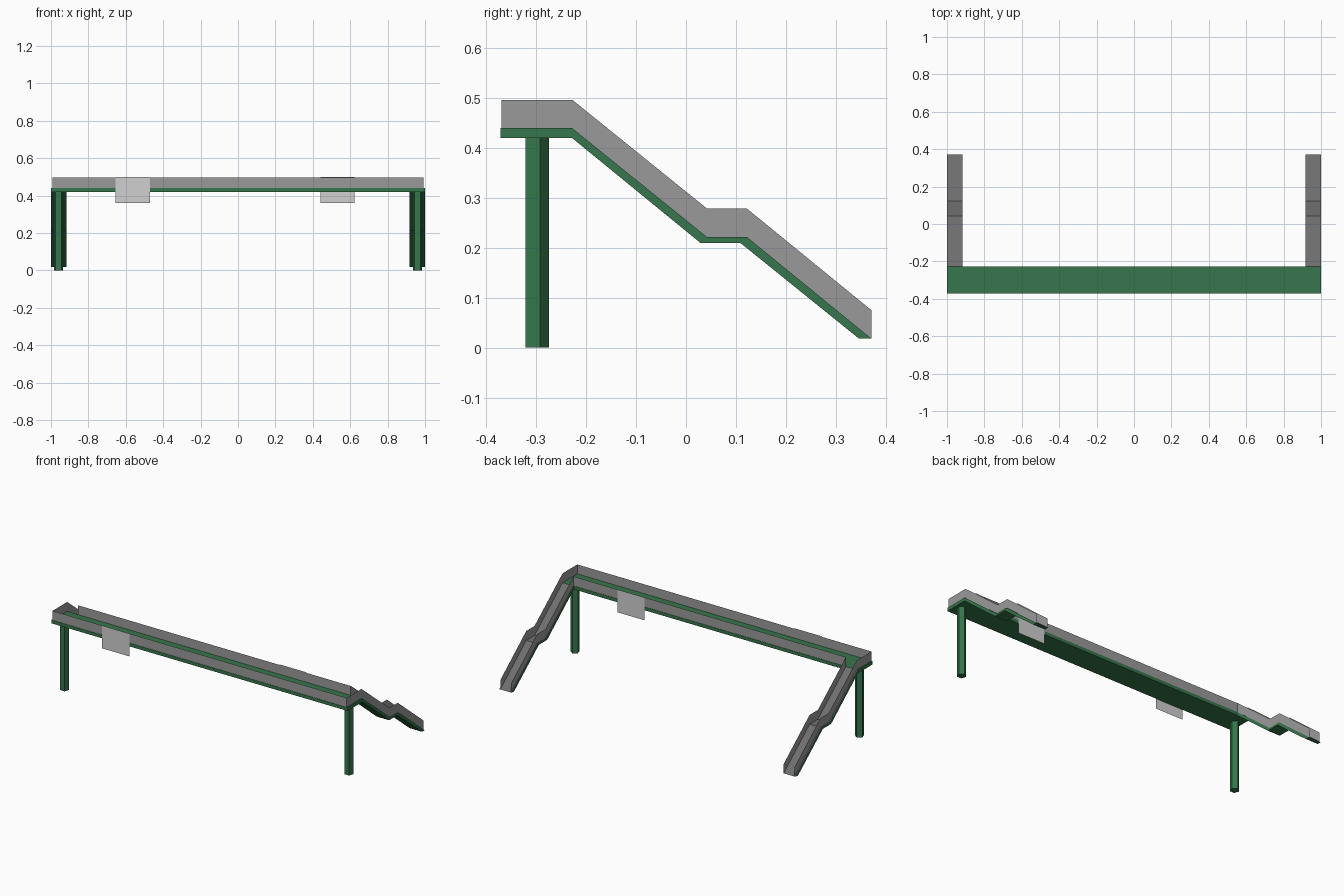
import bpy, bmesh, math

if "Cube" in bpy.data.objects:
    bpy.data.objects.remove(bpy.data.objects["Cube"])


def material(name, rgb):
    m = bpy.data.materials.new(name)
    lin = [(c / 255 / 12.92) if c < 11 else ((c / 255 + 0.055) / 1.055) ** 2.4 for c in rgb]
    m.diffuse_color = (*lin, 1)
    m.use_nodes = True
    m.node_tree.nodes["Principled BSDF"].inputs["Base Color"].default_value = m.diffuse_color
    return m


GREEN = material("painted green steel", (54, 118, 76))
RAIL = material("railing grey", (154, 154, 154))
TREAD = material("stair dark grey", (110, 110, 110))
SIGN = material("sign light grey", (208, 208, 208))


def finish(bm, name, *mats):
    mesh = bpy.data.meshes.new(name)
    bm.to_mesh(mesh)
    bm.free()
    for m in mats:
        mesh.materials.append(m)
    ob = bpy.data.objects.new(name, mesh)
    bpy.context.collection.objects.link(ob)
    return ob


def ribbon(name, lower, upper, mat):
    """Thin upright sheet between two matching 3D lines."""
    bm = bmesh.new()
    lo = [bm.verts.new(p) for p in lower]
    up = [bm.verts.new(p) for p in upper]
    for i in range(len(lo) - 1):
        bm.faces.new((lo[i], lo[i + 1], up[i + 1], up[i]))
    return finish(bm, name, mat)


def sheet(name, x0, x1, y, z0, z1, mat):
    return ribbon(name, [(x0, y, z0), (x1, y, z0)], [(x0, y, z1), (x1, y, z1)], mat)


def box(name, x0, x1, y0, y1, z0, z1, mat):
    bm = bmesh.new()
    bmesh.ops.create_cube(bm, size=1)
    for v in bm.verts:
        v.co = (x1 if v.co.x > 0 else x0, y1 if v.co.y > 0 else y0, z1 if v.co.z > 0 else z0)
    return finish(bm, name, mat)


# Stair profile (y, z): top surface and underside, sharing the foot level
FRONT, BACK, FOOT = -0.372, -0.228, 0.018
TOP = [(BACK, 0.44), (0.042, 0.222), (0.122, 0.222), (0.372, FOOT)]
UNDER = [(BACK, 0.42), (0.029, 0.21), (0.109, 0.21), (0.347, FOOT)]
RAIL_H = 0.057


def stair(name, x0, x1):
    bm = bmesh.new()
    rows = [[(bm.verts.new((x, *t)), bm.verts.new((x, *u))) for t, u in zip(TOP, UNDER)]
            for x in (x0, x1)]
    a, b = rows
    for i in range(len(TOP) - 1):
        for r in rows:                                    # side cheeks
            bm.faces.new((r[i][0], r[i + 1][0], r[i + 1][1], r[i][1]))
        for k in (0, 1):                                  # walking surface, underside
            bm.faces.new((a[i][k], b[i][k], b[i + 1][k], a[i + 1][k]))
    for i in (0, -1):                                     # end caps
        bm.faces.new((a[i][0], a[i][1], b[i][1], b[i][0]))
    bmesh.ops.recalc_face_normals(bm, faces=bm.faces)
    for f in bm.faces:
        f.material_index = 1 if f.normal.z > 0.5 else 0
    return finish(bm, name, GREEN, TREAD)


def stair_rail(name, x, line):
    return ribbon(name, [(x, y, z) for y, z in line],
                  [(x, y, z + RAIL_H) for y, z in line], RAIL)


# Bridge deck
box("deck", -1, 1, FRONT, BACK, 0.42, 0.44, GREEN)

# Deck railings
sheet("front_railing", -0.993, 0.993, FRONT + 0.002, 0.44, 0.497, RAIL)
sheet("back_railing", -0.92, 0.92, BACK - 0.002, 0.44, 0.497, RAIL)

# Pillars, stairs and stair railings on both ends
for side, s in (("left", -1), ("right", 1)):
    bm = bmesh.new()
    bmesh.ops.create_cone(bm, cap_ends=True, segments=5, radius1=0.026, radius2=0.026, depth=0.42)
    top = max(bm.verts, key=lambda v: v.co.y).co          # one corner points to the back
    turn = math.pi / 2 - math.atan2(top.y, top.x)
    c, n = math.cos(turn), math.sin(turn)
    for v in bm.verts:
        x, y, z = v.co
        v.co = (c * x - n * y + s * 0.96, n * x + c * y - 0.301, z + 0.21)
    finish(bm, side + "_pillar", GREEN)

    stair(side + "_stair", *sorted((s * 0.917, s * 1.0)))
    stair_rail(side + "_outer_railing", s * 0.993, [(FRONT + 0.002, 0.44)] + TOP)
    stair_rail(side + "_inner_railing", s * 0.92, TOP)

# Sign boards, one facing each way
sheet("front_sign", -0.655, -0.47, FRONT - 0.002, 0.36, 0.498, SIGN)
sheet("back_sign", 0.44, 0.622, BACK + 0.002, 0.36, 0.498, SIGN)
